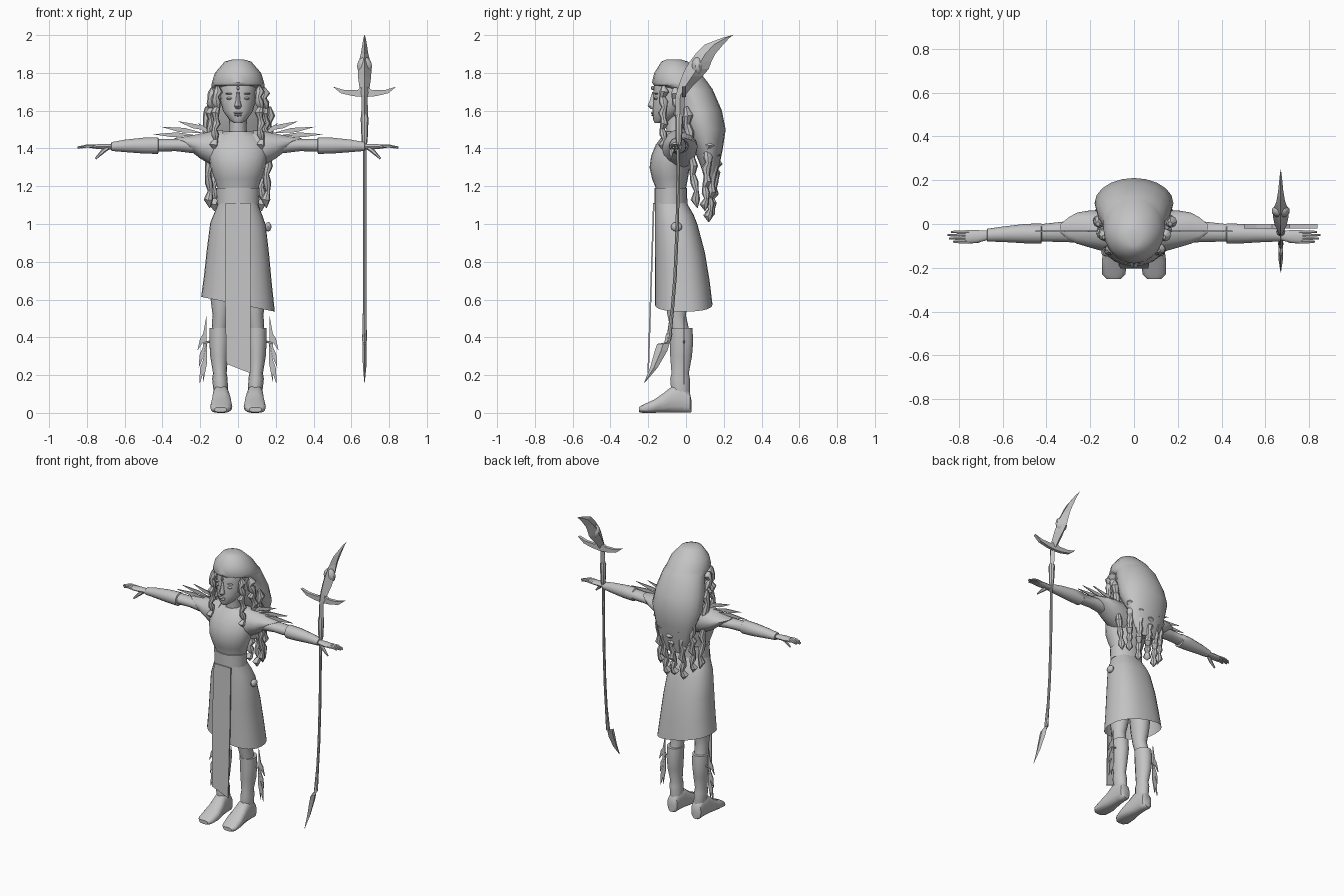
import bpy, bmesh, math
from mathutils import Vector

grey = bpy.data.materials.new("stone grey")
grey.diffuse_color = (0.55, 0.55, 0.55, 1)


def finish(name, bm, smooth=True):
    bmesh.ops.recalc_face_normals(bm, faces=bm.faces)
    me = bpy.data.meshes.new(name)
    bm.to_mesh(me)
    bm.free()
    me.materials.append(grey)
    ob = bpy.data.objects.new(name, me)
    bpy.context.collection.objects.link(ob)
    if smooth:
        bpy.ops.object.select_all(action='DESELECT')
        ob.select_set(True)
        bpy.context.view_layer.objects.active = ob
        bpy.ops.object.shade_smooth_by_angle(angle=math.radians(40))
    return ob


def skin_rings(bm, rings, caps=True):
    rows = [[bm.verts.new(p) for p in r] for r in rings]
    n = len(rows[0])
    for a, b in zip(rows, rows[1:]):
        for i in range(n):
            j = (i + 1) % n
            bm.faces.new((a[i], a[j], b[j], b[i]))
    if caps:
        bm.faces.new(rows[0])
        bm.faces.new(rows[-1])


def loft(name, axis, secs, n=16, side=1, p=1.0, caps=True, smooth=True, tilt=None):
    """Sections (t, u0, u1, v0, v1): an oval spanning u0..u1, v0..v1 at t on the axis."""
    rings = []
    for t, u0, u1, v0, v1 in secs:
        ring = []
        for i in range(n):
            a = 2 * math.pi * i / n
            c, s = math.cos(a), math.sin(a)
            u = (u0 + u1) / 2 + (u1 - u0) / 2 * math.copysign(abs(c) ** p, c)
            v = (v0 + v1) / 2 + (v1 - v0) / 2 * math.copysign(abs(s) ** p, s)
            x, y, z = {'x': (t, u, v), 'y': (u, t, v), 'z': (u, v, t)}[axis]
            if tilt:
                z = tilt(x, z)
            ring.append((x * side, y, z))
        rings.append(ring)
    bm = bmesh.new()
    skin_rings(bm, rings, caps)
    return finish(name, bm, smooth)


def sym(rows):
    """Rows (z, half width, y front, y back) to loft sections."""
    return [(z, -w, w, a, b) for z, w, a, b in rows]


def tube(name, pts, radii, n=8):
    """Round tube through points with a radius at each one."""
    pts = [Vector(p) for p in pts]
    rings = []
    for i, c in enumerate(pts):
        d = (pts[min(i + 1, len(pts) - 1)] - pts[max(i - 1, 0)]).normalized()
        a = d.cross(Vector((0, 1, 0)) if abs(d.y) < 0.8 else Vector((1, 0, 0))).normalized()
        b = d.cross(a)
        rings.append([c + radii[i] * (a * math.cos(k * math.tau / n) + b * math.sin(k * math.tau / n))
                      for k in range(n)])
    bm = bmesh.new()
    skin_rings(bm, rings)
    return finish(name, bm)


def plate(name, outline, y, thick, side=1):
    """Flat plate from an x, z outline; y may be a function of z."""
    f = y if callable(y) else (lambda z: y)
    bm = bmesh.new()
    skin_rings(bm, [[(x * side, f(z) + d, z) for x, z in outline] for d in (-thick / 2, thick / 2)])
    return finish(name, bm, False)


def blob(name, loc, size, n=10):
    bm = bmesh.new()
    bmesh.ops.create_uvsphere(bm, u_segments=n, v_segments=6, radius=1)
    for v in bm.verts:
        v.co = Vector([v.co[i] * size[i] + loc[i] for i in range(3)])
    return finish(name, bm)


def lock(name, top, end, r):
    """Wavy braid ending in a pointed bead."""
    a, b = Vector(top), Vector(end)
    n = 13
    pts, rad = [], []
    for i in range(n):
        t = i / (n - 1)
        pts.append(a.lerp(b, t) + Vector((0.006, 0.006, 0)) * math.sin(i * 2.1))
        rad.append(r * ((0.75, 1.15)[i % 2]) * (1 - 0.3 * t))
    rad[0], rad[-3], rad[-2], rad[-1] = r * 0.4, r * 0.5, r * 1.0, 0.002
    tube(name, pts, rad)


def leaf(name, p, q, w, y, side):
    p, q = Vector(p), Vector(q)
    d = q - p
    s = Vector((-d.y, d.x)).normalized() * w
    plate(name, [p, p + d * 0.45 + s, q, p + d * 0.55 - s], y, 0.006, side)


# Torso, neck and belt
loft("bodice", 'z', sym([(1.10, .10, -.155, 0), (1.19, .108, -.16, 0), (1.24, .125, -.18, .01),
     (1.30, .145, -.193, .02), (1.36, .155, -.185, .03), (1.42, .155, -.16, .035),
     (1.46, .13, -.13, .035), (1.49, .075, -.105, .02)]), 20)
loft("neck", 'z', sym([(1.44, .055, -.10, .02), (1.51, .045, -.105, 0), (1.58, .045, -.11, 0)]), 12)
loft("belt", 'z', sym([(1.105, .112, -.168, .008), (1.15, .113, -.168, .006), (1.19, .115, -.168, .006)]), 20)

# Skirt with a sloping hem, and the long front panel
loft("skirt", 'z', sym([(1.11, .105, -.165, .005), (1.05, .128, -.165, .04), (1.0, .147, -.165, .06),
     (.85, .165, -.165, .10), (.70, .18, -.165, .125), (.575, .195, -.165, .14)]), 28, p=.85, caps=False,
     tilt=lambda x, z: z - .2 * x * max(0, (1.1 - z) / .525))
plate("front_panel", [(-.065, 1.11), (-.07, .7), (-.062, .26), (.065, .21), (.068, .7), (.065, 1.11)],
      lambda z: -.171 - .028 * (1.1 - z) / .85, .008)
blob("hip_knot", (.16, -.05, .985), (.018, .03, .025))

# Head and face
loft("head", 'z', sym([(1.535, .022, -.165, -.11), (1.55, .045, -.173, -.07), (1.60, .08, -.178, -.01),
     (1.65, .092, -.174, .03), (1.70, .098, -.172, .05), (1.76, .10, -.166, .05), (1.82, .08, -.14, .04)]), 20)
loft("nose", 'z', sym([(1.61, .012, -.188, -.15), (1.625, .02, -.204, -.15), (1.65, .012, -.193, -.15),
     (1.70, .008, -.178, -.15)]), 8)
blob("upper_lip", (0, -.176, 1.588), (.025, .01, .006))
blob("lower_lip", (0, -.174, 1.576), (.021, .01, .006))
blob("forehead_gem", (0, -.177, 1.72), (.009, .008, .012), 6)

# Hair: crown and long back mass
loft("hair", 'z', sym([(1.872, .025, -.10, -.03), (1.86, .07, -.13, .01), (1.80, .122, -.168, .075),
     (1.75, .138, -.18, .115), (1.735, .140, -.172, .125), (1.715, .142, -.10, .14), (1.60, .17, -.06, .19),
     (1.50, .18, -.02, .21), (1.40, .15, .04, .195), (1.30, .12, .08, .175), (1.20, .07, .11, .15)]), 20)
lock("center_back_lock", (0, .16, 1.35), (0, .13, 1.03), .028)

# Spear: shaft, grip, blades and crossing crescent
SX = .67
tube("spear_shaft", [(SX, -.092, .38), (SX, -.072, .55), (SX, -.058, .72), (SX, -.046, 1.0), (SX, -.04, 1.4),
     (SX, -.035, 1.62)], [.013, .009, .009, .009, .009, .01])
tube("spear_grip", [(SX, -.04, 1.41), (SX, -.038, 1.44), (SX, -.036, 1.56), (SX, -.034, 1.58)],
     [.01, .016, .021, .016])


def blade(name, rows):
    loft(name, 'z', [(z, SX - w, SX + w, a, b) for z, w, a, b in rows], 4, smooth=False)


blade("upper_blade", [(1.57, .018, -.055, -.012), (1.68, .016, -.055, -.005), (1.73, .028, -.04, .035),
      (1.78, .035, -.022, .085), (1.82, .036, -.005, .12), (1.86, .03, .02, .135), (1.90, .02, .05, .155),
      (1.95, .012, .10, .197), (1.985, .006, .19, .23), (2.0, .001, .245, .25)])
blade("lower_blade", [(.16, .001, -.222, -.218), (.24, .009, -.19, -.15), (.33, .011, -.165, -.098),
      (.365, .011, -.153, -.088), (.372, .011, -.115, -.085), (.42, .012, -.105, -.07)])
blob("spear_gem", (SX, .06, 1.835), (.042, .032, .05))
half = [(.0, 1.735), (.04, 1.708), (.11, 1.71), (.168, 1.727), (.125, 1.692), (.06, 1.677), (0, 1.672)]
plate("spear_crescent", [(SX + x, z) for x, z in half] + [(SX - x, z) for x, z in half[-2:0:-1]], -.01, .022)

for side, tag in ((1, "right"), (-1, "left")):
    # Arm with sleeve guard
    loft(tag + "_arm", 'x', [(.10, -.09, .02, 1.37, 1.47), (.25, -.085, .015, 1.375, 1.455),
         (.33, -.082, .01, 1.385, 1.45), (.42, -.08, .0, 1.382, 1.452), (.424, -.09, .003, 1.37, 1.46),
         (.50, -.088, 0, 1.372, 1.458), (.60, -.082, -.012, 1.38, 1.447), (.67, -.08, -.022, 1.386, 1.434),
         (.672, -.074, -.03, 1.394, 1.424), (.72, -.087, -.028, 1.395, 1.425), (.77, -.09, -.028, 1.4, 1.42)],
         14, side)
    # Hand
    for i, tip in enumerate((.835, .85, .845, .825)):
        y = -.036 - .015 * i
        tube(f"{tag}_finger_{i + 1}", [(.755 * side, y, 1.41), (.80 * side, y, 1.413), (tip * side, y, 1.405)],
             [.009, .008, .005], 6)
    tube(tag + "_thumb", [(.69 * side, -.065, 1.405), (.72 * side, -.078, 1.38), (.755 * side, -.08, 1.345)],
         [.013, .011, .005], 6)
    # Pointed shoulder cap and its feathers
    loft(tag + "_shoulder_cap", 'x', [(.08, -.13, .05, 1.29, 1.50), (.14, -.125, .06, 1.31, 1.492),
         (.20, -.108, .062, 1.345, 1.48), (.26, -.09, .052, 1.392, 1.467), (.30, -.07, .03, 1.425, 1.46),
         (.335, -.04, .0, 1.45, 1.456)], 14, side)
    for i, (p, q) in enumerate((((.14, 1.49), (.32, 1.545)), ((.18, 1.48), (.41, 1.515)),
                                ((.22, 1.47), (.45, 1.475)), ((.15, 1.47), (.21, 1.535)))):
        leaf(f"{tag}_shoulder_feather_{i + 1}", p, q, .013, -.033, side)
    # Leg, boot and foot
    loft(tag + "_leg", 'z', [(.43, .055, .14, -.08, .02), (.52, .045, .135, -.10, 0), (.6, .03, .145, -.11, .02),
         (.8, .01, .155, -.125, .05), (1.0, .005, .14, -.13, .045)], 14, side)
    loft(tag + "_boot", 'z', [(.07, .05, .13, -.08, .022), (.12, .053, .13, -.08, .022), (.18, .055, .137, -.085, .022),
         (.21, .06, .132, -.078, .016), (.30, .053, .147, -.085, .033), (.38, .046, .152, -.086, .04),
         (.45, .044, .152, -.087, .035)], 14, side)
    loft(tag + "_foot", 'y', [(-.25, .06, .125, .004, .03), (-.23, .04, .145, 0, .043), (-.17, .03, .147, 0, .07),
         (-.12, .035, .14, 0, .105), (-.07, .045, .135, 0, .145), (-.02, .05, .132, 0, .15),
         (.02, .055, .13, 0, .11), (.03, .07, .115, .005, .06)], 14, side, p=.75)
    for i, (p, q) in enumerate((((.168, .51), (.185, .28)), ((.17, .44), (.215, .33)), ((.165, .38), (.185, .16)),
                                ((.18, .36), (.208, .24)), ((.178, .30), (.205, .15)))):
        leaf(f"{tag}_boot_feather_{i + 1}", p, q, .011, -.01, side)
    tube(tag + "_feather_tie", [(.14 * side, -.01, .38), (.18 * side, -.01, .37)], [.006, .006], 6)
    # Closed eye and brow
    blob(tag + "_eye", (.042 * side, -.156, 1.665), (.02, .012, .008))
    blob(tag + "_brow", (.043 * side, -.156, 1.69), (.026, .012, .005))
    # Braided locks
    for i, (a, b, r) in enumerate((((.11, -.12, 1.73), (.125, -.12, 1.39), .023),
                                   ((.135, -.06, 1.72), (.15, -.01, 1.40), .026),
                                   ((.165, 0, 1.62), (.15, .06, 1.085), .025),
                                   ((.13, .12, 1.45), (.125, .10, 1.07), .025),
                                   ((.07, .15, 1.40), (.065, .12, 1.01), .026))):
        lock(f"{tag}_lock_{i + 1}", (a[0] * side, a[1], a[2]), (b[0] * side, b[1], b[2]), r)
